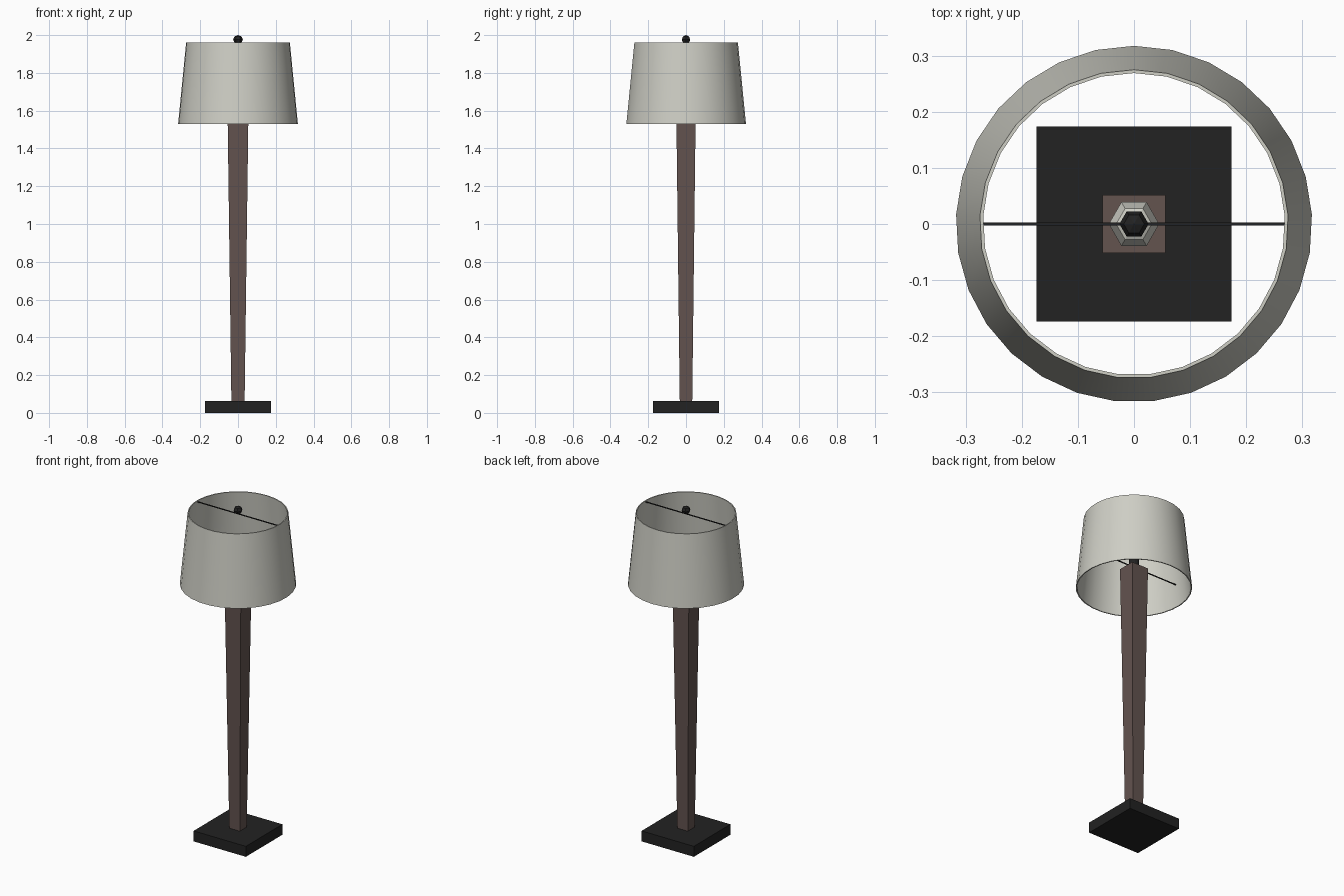
import bpy, bmesh, math

if "Cube" in bpy.data.objects:
    bpy.data.objects.remove(bpy.data.objects["Cube"])


def mat(name, rgb):
    m = bpy.data.materials.new(name)
    m.diffuse_color = (*rgb, 1)
    m.use_nodes = True
    m.node_tree.nodes["Principled BSDF"].inputs["Base Color"].default_value = m.diffuse_color
    return m


BLACK = mat("black metal", (0.016, 0.016, 0.016))
WOOD = mat("brown wood", (0.125, 0.087, 0.078))
CLOTH = mat("pale fabric", (0.62, 0.62, 0.56))


def add(name, bm, material):
    bmesh.ops.recalc_face_normals(bm, faces=bm.faces)
    me = bpy.data.meshes.new(name)
    bm.to_mesh(me)
    bm.free()
    me.materials.append(material)
    ob = bpy.data.objects.new(name, me)
    bpy.context.collection.objects.link(ob)
    return ob


def block(name, material, bottom, top, z0, z1):
    """Four-sided block; bottom and top are (half x, half y)."""
    bm = bmesh.new()
    bmesh.ops.create_cube(bm, size=2)
    for v in bm.verts:
        hx, hy = top if v.co.z > 0 else bottom
        v.co = (v.co.x * hx, v.co.y * hy, z1 if v.co.z > 0 else z0)
    return add(name, bm, material)


def ball(name, material, z, r, rz):
    bm = bmesh.new()
    bmesh.ops.create_uvsphere(bm, u_segments=6, v_segments=4, radius=1)
    for v in bm.verts:
        # turn a quarter so that a corner points along y
        v.co = (-v.co.y * r, v.co.x * r, z + v.co.z * rz)
    return add(name, bm, material)


# Base and tapered post
block("base", BLACK, (0.174, 0.174), (0.174, 0.174), 0, 0.063)
block("post", WOOD, (0.035, 0.033), (0.056, 0.052), 0.063, 1.65)

# Socket, bulb and finial
bm = bmesh.new()
bmesh.ops.create_cone(bm, cap_ends=True, segments=12, radius1=0.028, radius2=0.028, depth=0.06)
bmesh.ops.translate(bm, verts=bm.verts, vec=(0, 0, 1.68))
add("socket", bm, BLACK)
ball("bulb", CLOTH, 1.75, 0.045, 0.05)
ball("finial", BLACK, 1.976, 0.026, 0.024)

# Thin cross bars that carry the shade
for name, half, z in (("upper_bar", 0.271, 1.953), ("lower_bar", 0.297, 1.66)):
    block(name, BLACK, (half, 0.0025), (half, 0.0025), z - 0.0025, z + 0.0025)

# Hollow shade with a thin wall
N = 29
profile = [(0.3175, 1.53), (0.275, 1.96), (0.269, 1.96), (0.3115, 1.53)]
bm = bmesh.new()
rings = []
for r, z in profile:
    rings.append([bm.verts.new((r * math.sin(2 * math.pi * i / N),
                                r * math.cos(2 * math.pi * i / N), z)) for i in range(N)])
for k in range(4):
    a, b = rings[k], rings[(k + 1) % 4]
    for i in range(N):
        j = (i + 1) % N
        bm.faces.new((a[i], a[j], b[j], b[i]))
shade = add("shade", bm, CLOTH)
bpy.context.view_layer.objects.active = shade
shade.select_set(True)
bpy.ops.object.shade_smooth_by_angle(angle=math.radians(30))
